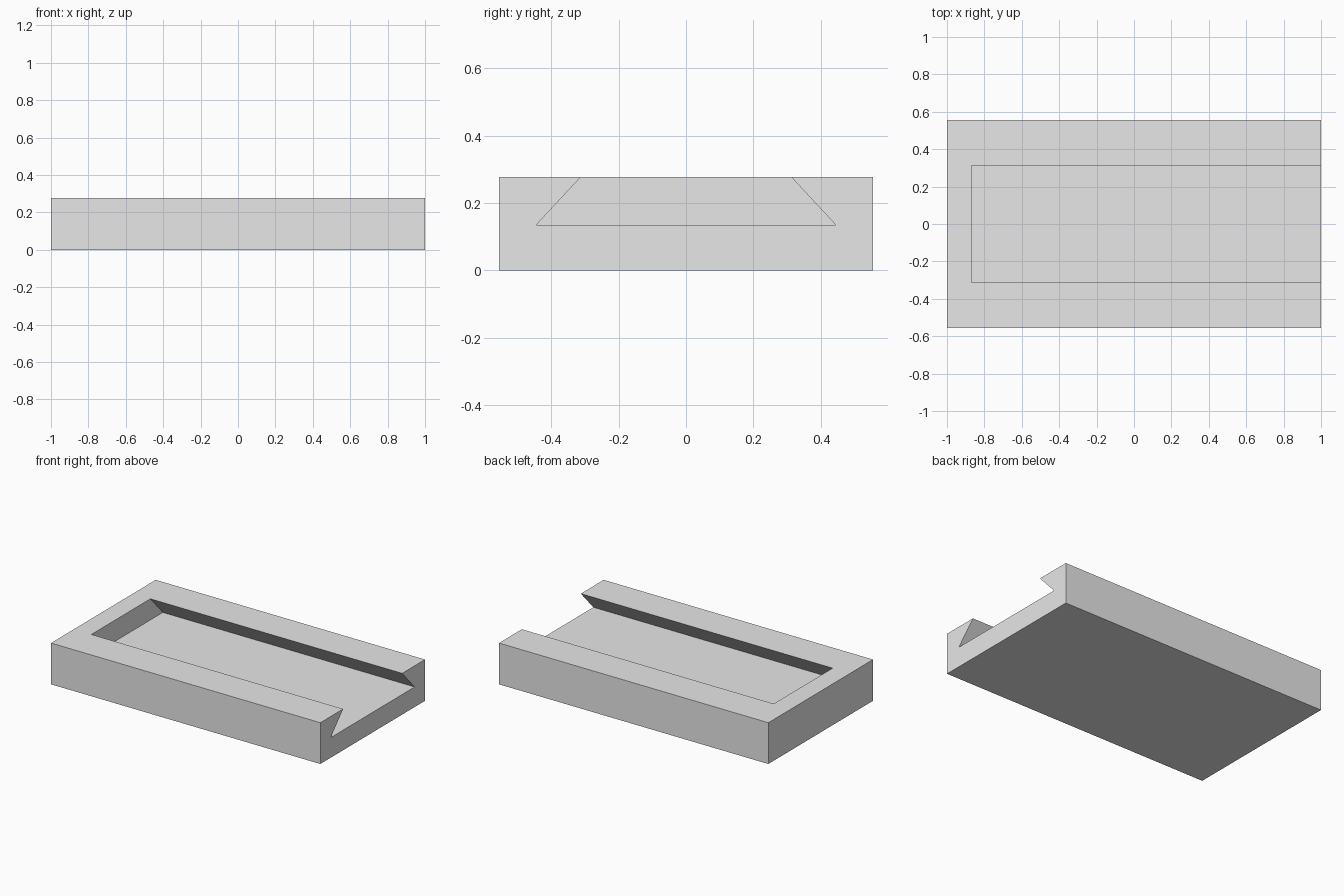
import bpy
import bmesh
from mathutils import Vector

cube = bpy.data.objects.get("Cube")
if cube:
    bpy.data.objects.remove(cube, do_unlink=True)

HALF_LENGTH, HALF_WIDTH, HEIGHT = 1.0, 0.555, 0.277
FLOOR_Z, FLOOR_HALF, MOUTH_HALF = 0.135, 0.445, 0.313
END_WALL_X = -0.87
OVERSHOOT = 0.1


def extrude_profile(name, profile, x_start, x_end):
    """Sweep a (y, z) outline along x into a closed solid."""
    bm = bmesh.new()
    face = bm.faces.new([bm.verts.new((x_start, y, z)) for y, z in profile])
    result = bmesh.ops.extrude_face_region(bm, geom=[face])
    moved = [v for v in result["geom"] if isinstance(v, bmesh.types.BMVert)]
    bmesh.ops.translate(bm, verts=moved, vec=Vector((x_end - x_start, 0, 0)))
    bmesh.ops.recalc_face_normals(bm, faces=bm.faces)
    mesh = bpy.data.meshes.new(name)
    bm.to_mesh(mesh)
    bm.free()
    obj = bpy.data.objects.new(name, mesh)
    bpy.context.collection.objects.link(obj)
    return obj


# Plain grey material
grey = bpy.data.materials.new("light_grey")
grey.use_nodes = True
colour = (0.8, 0.8, 0.8, 1.0)
grey.diffuse_color = colour
grey.node_tree.nodes["Principled BSDF"].inputs["Base Color"].default_value = colour

# Rectangular block
block = extrude_profile(
    "dovetail_block",
    [(-HALF_WIDTH, 0), (HALF_WIDTH, 0), (HALF_WIDTH, HEIGHT), (-HALF_WIDTH, HEIGHT)],
    -HALF_LENGTH, HALF_LENGTH)
block.data.materials.append(grey)

# Undercut slot, open at the +x end; its slopes continue past the top face
slope = (FLOOR_HALF - MOUTH_HALF) / (HEIGHT - FLOOR_Z)
top_half = MOUTH_HALF - slope * OVERSHOOT
top_z = HEIGHT + OVERSHOOT
cutter = extrude_profile(
    "slot_cutter",
    [(-FLOOR_HALF, FLOOR_Z), (FLOOR_HALF, FLOOR_Z), (top_half, top_z), (-top_half, top_z)],
    END_WALL_X, HALF_LENGTH + OVERSHOOT)
cutter.data.materials.append(grey)
cutter.hide_render = True

# Cut the slot, then discard the cutter
cut = block.modifiers.new("slot", "BOOLEAN")
cut.operation = "DIFFERENCE"
cut.solver = "EXACT"
cut.object = cutter
bpy.context.view_layer.objects.active = block
bpy.ops.object.modifier_apply(modifier=cut.name)
bpy.data.objects.remove(cutter, do_unlink=True)
